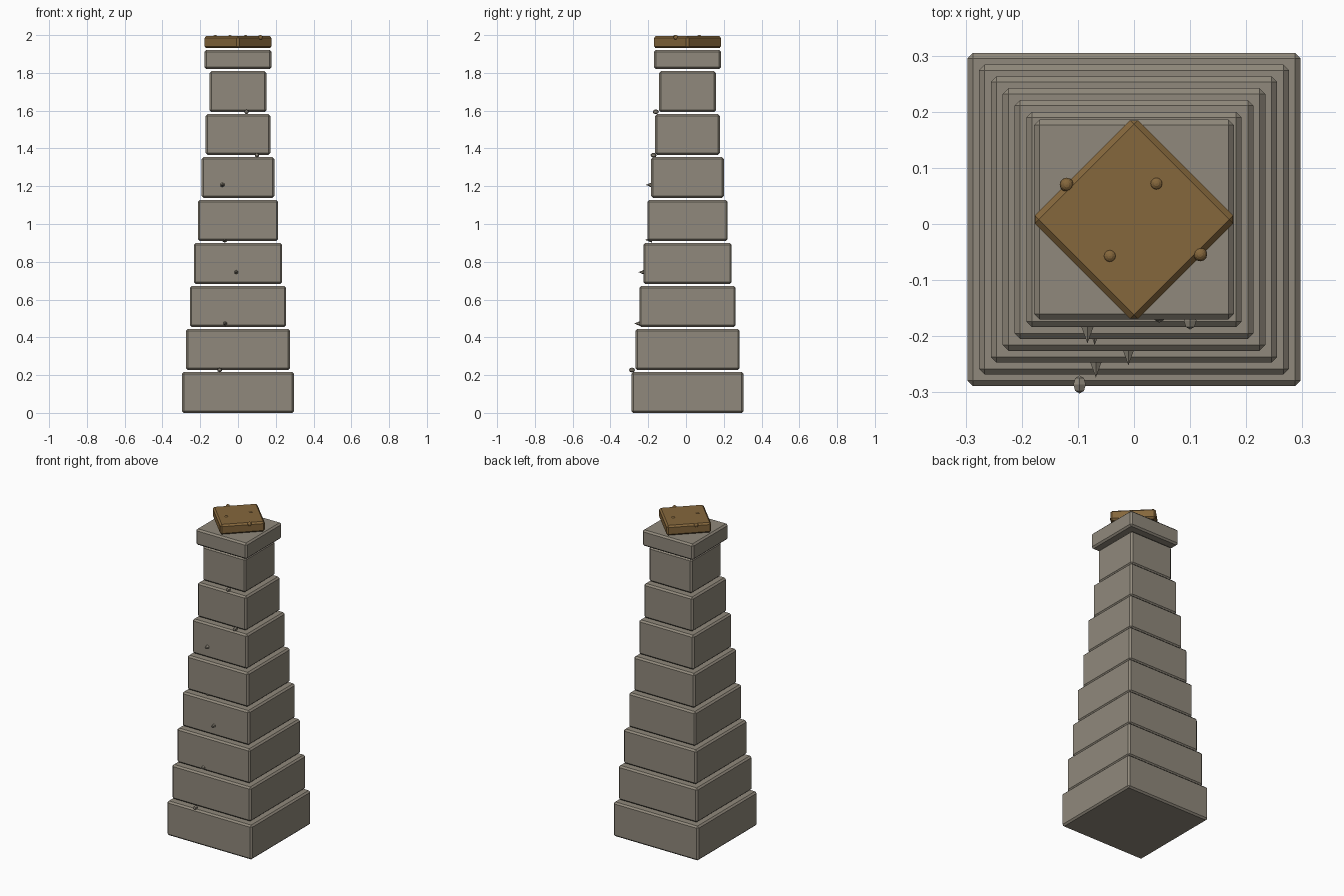
import bpy
import math

if "Cube" in bpy.data.objects:
    bpy.data.objects.remove(bpy.data.objects["Cube"])

CY = 0.008  # tower axis, shifted back slightly by the front pebbles


def material(name, rgb):
    m = bpy.data.materials.new(name)
    m.diffuse_color = (*rgb, 1)
    m.use_nodes = True
    m.node_tree.nodes["Principled BSDF"].inputs["Base Color"].default_value = m.diffuse_color
    return m


STONE = material("stone", (0.28, 0.25, 0.20))
WOOD = material("wood", (0.235, 0.135, 0.045))


def block(name, half, z0, z1, mat, bevel=0.01, turn=0):
    """Square chamfered slab between two heights."""
    bpy.ops.mesh.primitive_cube_add(size=1, location=(0, CY, (z0 + z1) / 2),
                                    rotation=(0, 0, turn))
    o = bpy.context.object
    o.name = name
    o.scale = (2 * half, 2 * half, z1 - z0)
    bpy.ops.object.transform_apply(location=False, rotation=False, scale=True)
    mod = o.modifiers.new("chamfer", 'BEVEL')
    mod.width = bevel
    mod.segments = 1
    o.data.materials.append(mat)
    return o


# Tapering stone courses with thin gaps between them
for i in range(8):
    z = 0.2275 * i
    block(f"stone_course_{i + 1}", 0.297 - 0.021 * i, z, z + 0.2165, STONE)

# Overhanging cap stone and the turned wooden board on top
block("cap_stone", 0.178, 1.82, 1.921, STONE)
block("wooden_board", 0.130, 1.931, 1.994, WOOD, turn=math.pi / 4)

# Wooden pegs in the board
for i, (x, y) in enumerate([(-0.12, 0.07), (0.04, 0.072),
                            (-0.043, -0.057), (0.118, -0.054)]):
    bpy.ops.mesh.primitive_uv_sphere_add(segments=12, ring_count=8, radius=0.0125,
                                         location=(x, y, 1.9875))
    o = bpy.context.object
    o.name = f"peg_{i + 1}"
    o.data.materials.append(WOOD)

# Small pointed chips sticking out of the front face (x, tip y, z)
for i, (x, tip, z) in enumerate([(-0.083, -0.213, 1.207), (-0.010, -0.252, 0.745),
                                 (-0.068, -0.274, 0.473), (-0.070, -0.216, 0.916)]):
    bpy.ops.mesh.primitive_cone_add(vertices=6, radius1=0.015, radius2=0, depth=0.036,
                                    location=(x, tip + 0.018, z),
                                    rotation=(math.pi / 2, 0, 0))
    o = bpy.context.object
    o.name = f"chip_{i + 1}"
    o.data.materials.append(STONE)

# Rounder pebbles lodged in the joints
for i, (x, y, z) in enumerate([(-0.097, -0.286, 0.227), (0.045, -0.160, 1.594),
                               (0.100, -0.172, 1.364)]):
    bpy.ops.mesh.primitive_uv_sphere_add(segments=6, ring_count=4, radius=0.016,
                                         location=(x, y, z), rotation=(math.pi / 2, 0, 0))
    o = bpy.context.object
    o.name = f"pebble_{i + 1}"
    o.scale = (0.8, 0.8, 1)
    o.data.materials.append(STONE)
